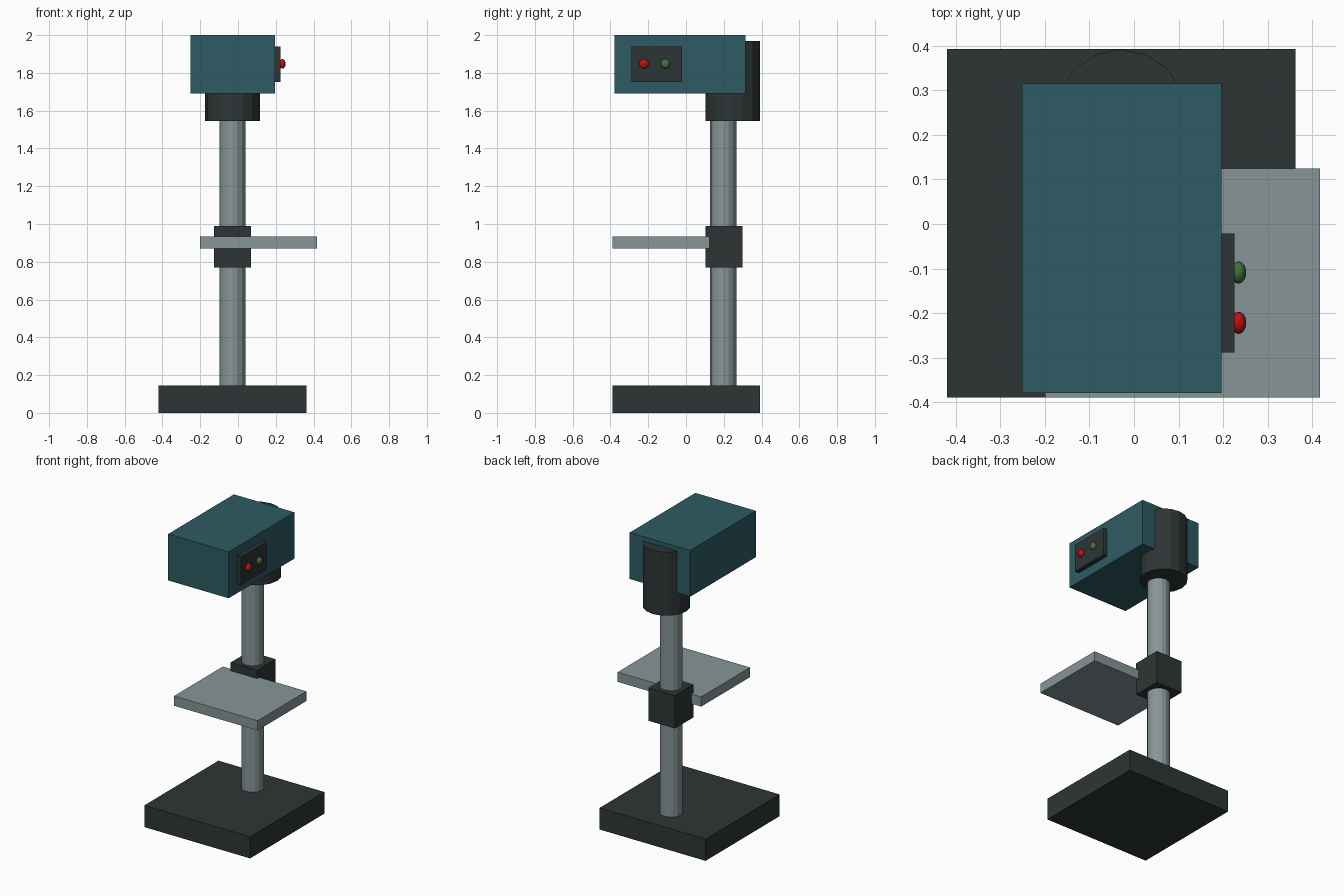
import bpy
import math

if "Cube" in bpy.data.objects:
    bpy.data.objects.remove(bpy.data.objects["Cube"])


def material(name, colour):
    m = bpy.data.materials.new(name)
    m.diffuse_color = (*colour, 1.0)
    m.use_nodes = True
    m.node_tree.nodes["Principled BSDF"].inputs["Base Color"].default_value = m.diffuse_color
    return m


charcoal = material("charcoal", (0.027, 0.035, 0.035))
teal = material("teal", (0.027, 0.105, 0.126))
steel = material("steel_grey", (0.24, 0.30, 0.31))
red = material("red", (0.55, 0.005, 0.006))
green = material("green", (0.055, 0.16, 0.045))


def finish(name, mat):
    ob = bpy.context.object
    ob.name = name
    ob.data.materials.append(mat)
    bpy.ops.object.transform_apply(location=False, rotation=True, scale=True)
    return ob


def box(name, xs, ys, zs, mat):
    spans = (xs, ys, zs)
    bpy.ops.mesh.primitive_cube_add(size=1, location=[(a + b) / 2 for a, b in spans])
    bpy.context.object.scale = [b - a for a, b in spans]
    return finish(name, mat)


def cylinder(name, x, y, radius, zs, mat):
    bpy.ops.mesh.primitive_cylinder_add(vertices=16, radius=radius, depth=zs[1] - zs[0],
                                        location=(x, y, (zs[0] + zs[1]) / 2))
    return finish(name, mat)


def button(name, y, mat):
    bpy.ops.mesh.primitive_uv_sphere_add(segments=16, ring_count=10, radius=0.025,
                                         location=(0.235, y, 1.848))
    bpy.context.object.scale = (0.68, 1, 1)
    finish(name, mat)
    bpy.ops.object.shade_smooth_by_angle(angle=math.radians(40))


# Heavy base and upright column
box("base", (-0.42, 0.363), (-0.39, 0.393), (0, 0.145), charcoal)
cylinder("column", -0.029, 0.198, 0.07, (0.14, 1.60), steel)

# Work table and its clamp on the column
box("table_clamp", (-0.127, 0.069), (0.103, 0.299), (0.77, 0.99), charcoal)
box("work_table", (-0.20, 0.418), (-0.39, 0.125), (0.87, 0.935), steel)

# Head with rear collar
cylinder("head_collar", -0.029, 0.247, 0.145, (1.545, 1.97), charcoal)
box("head", (-0.251, 0.196), (-0.379, 0.315), (1.69, 2.0), teal)

# Control panel with two buttons
box("control_panel", (0.19, 0.226), (-0.289, -0.021), (1.752, 1.94), charcoal)
button("stop_button", -0.222, red)
button("start_button", -0.109, green)
